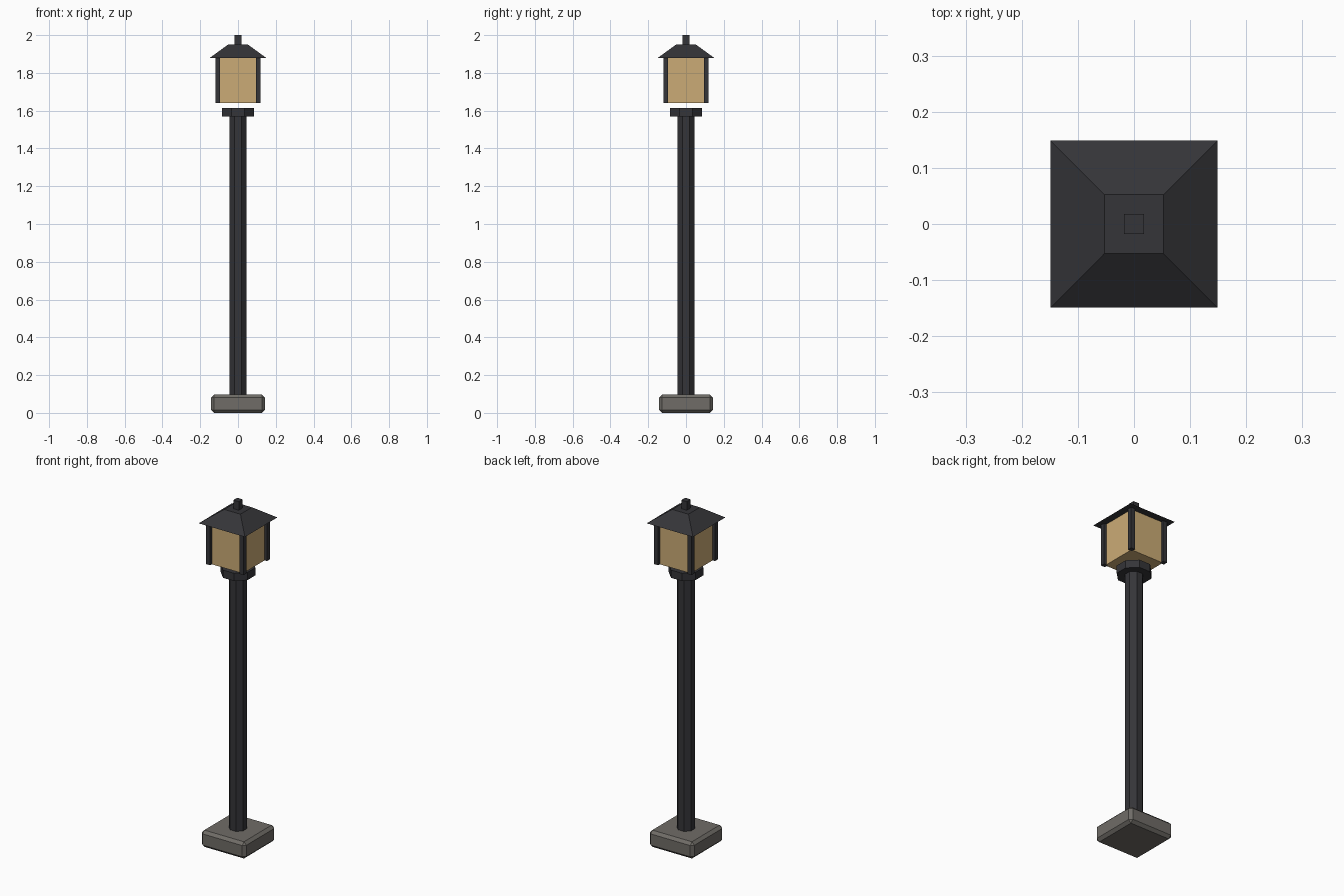
import bpy
from math import pi, sqrt, cos

if "Cube" in bpy.data.objects:
    bpy.data.objects.remove(bpy.data.objects["Cube"])


def material(name, colour):
    m = bpy.data.materials.new(name)
    m.diffuse_color = (*colour, 1)
    m.use_nodes = True
    m.node_tree.nodes["Principled BSDF"].inputs["Base Color"].default_value = m.diffuse_color
    return m


IRON = material("dark_iron", (0.035, 0.035, 0.04))
STONE = material("stone", (0.16, 0.15, 0.135))
GLASS = material("amber_glass", (0.6, 0.41, 0.18))


def box(name, half, z0, z1, mat, x=0, y=0):
    bpy.ops.mesh.primitive_cube_add(size=1, location=(x, y, (z0 + z1) / 2))
    ob = bpy.context.object
    ob.scale = (2 * half, 2 * half, z1 - z0)
    bpy.ops.object.transform_apply(location=False, rotation=False, scale=True)
    ob.name = name
    ob.data.materials.append(mat)
    return ob


def prism(name, sides, a0, a1, z0, z1, mat):
    # a0, a1: distance from axis to flat side, at bottom and top
    k = cos(pi / sides)
    bpy.ops.mesh.primitive_cone_add(vertices=sides, radius1=a0 / k, radius2=a1 / k,
                                    depth=z1 - z0, location=(0, 0, (z0 + z1) / 2),
                                    rotation=(0, 0, pi / sides))
    ob = bpy.context.object
    ob.name = name
    ob.data.materials.append(mat)
    return ob


# Stone foot with chamfered edges
base = box("base", 0.143, 0, 0.097, STONE)
bevel = base.modifiers.new("chamfer", "BEVEL")
bevel.width = 0.016
bevel.segments = 1

# Octagonal post and collar
prism("post", 8, 0.046, 0.046, 0.09, 1.59, IRON)
prism("collar", 8, 0.086, 0.086, 1.57, 1.615, IRON)

# Lantern: glass block with four corner bars
box("glass", 0.105, 1.64, 1.885, GLASS)
for sx in (-1, 1):
    for sy in (-1, 1):
        box("corner_bar", 0.0125, 1.64, 1.885, IRON, sx * 0.1075, sy * 0.1075)

# Hipped roof and finial
prism("roof", 4, 0.1485, 0.0525, 1.88, 1.95, IRON)
box("finial", 0.0175, 1.94, 2.0, IRON)
